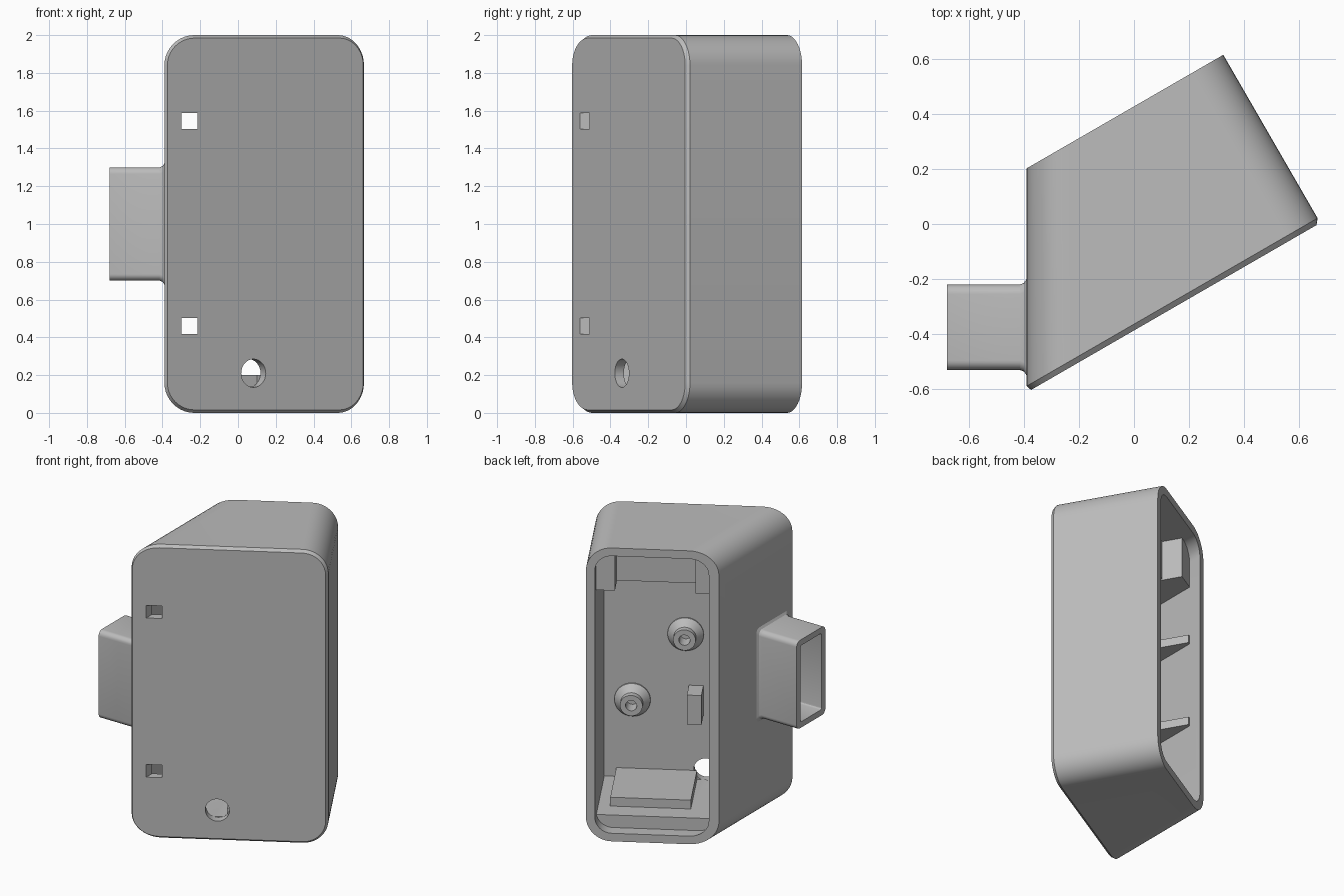
import bpy, bmesh, math
from mathutils import Matrix, Vector

if "Cube" in bpy.data.objects:
    bpy.data.objects.remove(bpy.data.objects["Cube"], do_unlink=True)

GREY = bpy.data.materials.new("plain grey")
GREY.use_nodes = True
GREY.diffuse_color = (0.5, 0.5, 0.5, 1)
GREY.node_tree.nodes["Principled BSDF"].inputs["Base Color"].default_value = (0.5, 0.5, 0.5, 1)

# Housing frame: u along the front, w from front to open back, z up
WIDTH, DEPTH, HEIGHT, WALL = 1.232, 0.705, 2.0, 0.055
SLANT = math.tan(math.radians(30))
FRAME = Matrix.Translation((-0.39, -0.612, 0)) @ Matrix.Rotation(math.radians(30), 4, "Z")
WORLD = Matrix.Identity(4)


def make(name, bm, frame):
    bmesh.ops.recalc_face_normals(bm, faces=bm.faces)
    mesh = bpy.data.meshes.new(name)
    bm.to_mesh(mesh)
    bm.free()
    mesh.transform(frame)
    mesh.materials.append(GREY)
    ob = bpy.data.objects.new(name, mesh)
    bpy.context.collection.objects.link(ob)
    return ob


def loft(name, rings, frame, closed=False):
    """Skin a row of equal rings; cap the ends or join them into a loop."""
    bm = bmesh.new()
    rows = [[bm.verts.new(p) for p in ring] for ring in rings]
    pairs = list(zip(rows, rows[1:])) + ([(rows[-1], rows[0])] if closed else [])
    for a, b in pairs:
        for i in range(len(a)):
            j = (i + 1) % len(a)
            bm.faces.new((a[i], a[j], b[j], b[i]))
    if not closed:
        bm.faces.new(rows[0])
        bm.faces.new(rows[-1])
    return make(name, bm, frame)


def box(name, low, high, frame=FRAME):
    bm = bmesh.new()
    bmesh.ops.create_cube(bm, size=1)
    low, high = Vector(low), Vector(high)
    for v in bm.verts:
        v.co = (low + high) / 2 + v.co * (high - low)
    return make(name, bm, frame)


def rounded(a0, a1, b0, b1, r_low, r_high, r_b, steps=10):
    """Rounded rectangle; the corner radius may differ at each end of a."""
    points = []
    for k, (a, b, r) in enumerate(((a1 - r_high, b1 - r_b, r_high), (a0 + r_low, b1 - r_b, r_low),
                                   (a0 + r_low, b0 + r_b, r_low), (a1 - r_high, b0 + r_b, r_high))):
        for i in range(steps + 1):
            t = math.pi / 2 * (k + i / steps)
            points.append((a + r * math.cos(t), b + r_b * math.sin(t)))
    return points


def shell_ring(w, inset):
    r = 0.16 - inset
    outline = rounded(w * SLANT + inset * 1.15, WIDTH - inset, inset, HEIGHT - inset, r * 1.15, r, r)
    return [(u, w, z) for u, z in outline]


def revolve(name, profile, u, z, closed=False, sides=32):
    rings = [[(u + r * math.cos(2 * math.pi * i / sides), w, z + r * math.sin(2 * math.pi * i / sides))
              for i in range(sides)] for r, w in profile]
    return loft(name, rings, FRAME, closed)


def combine(ob, tool, operation="DIFFERENCE"):
    """Bake a boolean into the object and discard the tool."""
    mod = ob.modifiers.new("cut", "BOOLEAN")
    mod.operation, mod.solver, mod.object = operation, "EXACT", tool
    bpy.context.view_layer.update()
    baked = bpy.data.meshes.new_from_object(ob.evaluated_get(bpy.context.evaluated_depsgraph_get()))
    ob.modifiers.clear()
    ob.data = baked
    bpy.data.objects.remove(tool, do_unlink=True)


# Outer shell with a chamfered front edge
housing = loft("housing", [shell_ring(0, 0.016), shell_ring(0.02, 0), shell_ring(DEPTH, 0)], FRAME)

# Inner space, reduced by the blocks and ribs that stay solid
cavity = loft("cavity_cutter", [shell_ring(WALL, WALL), shell_ring(DEPTH + 0.05, WALL)], FRAME)
solids = [
    ("floor_block", (-0.2, 0, -0.1), (1.4, 0.62, 0.14)),
    ("floor_pad", (0.6, 0, 0.1), (1.1, 0.49, 0.2)),
    ("top_block_inner", (0.5, 0, 1.68), (1.1, 0.49, 2.1)),
    ("top_block_left", (1.06, 0, 1.67), (1.4, 0.62, 2.1)),
    ("top_block_right", (-0.2, 0, 1.67), (0.56, 0.62, 2.1)),
    ("lower_rib", (-0.2, 0, 0.68), (0.44, 0.62, 0.735)),
    ("upper_rib", (-0.2, 0, 1.265), (0.44, 0.62, 1.32)),
]
for name, low, high in solids:
    combine(cavity, box(name, low, high))
combine(housing, cavity)

# Side sleeve, flared where it meets the housing
sleeve_rings = []
for x, grow in ((-0.68, 0), (-0.415, 0), (-0.4, 0.006), (-0.39, 0.02), (-0.365, 0.02)):
    outline = rounded(-0.53 - grow, -0.22 + grow, 0.7 - grow, 1.3 + grow, 0.035, 0.035, 0.035, 6)
    sleeve_rings.append([(x, y, z) for y, z in outline])
combine(housing, loft("sleeve", sleeve_rings, WORLD), "UNION")
channel = [[(x, y, z) for y, z in rounded(-0.49, -0.26, 0.74, 1.26, 0.015, 0.015, 0.015, 3)]
           for x in (-0.75, -0.31)]
combine(housing, loft("channel_cutter", channel, WORLD))

# Front openings: two square slots and a round cable hole
for z in (0.46, 1.545):
    combine(housing, box("slot_cutter", (-0.3, -0.7, z - 0.043), (-0.215, -0.4, z + 0.043), WORLD))
combine(housing, revolve("hole_cutter", [(0.075, -0.1), (0.075, WALL + 0.001)], 0.545, 0.21))

# Screw bosses with conical feet, and a support tab
parts = [housing]
for name, u, z in (("upper_screw_boss", 0.67, 1.13), ("lower_screw_boss", 1.0, 0.67)):
    profile = [(0.035, 0.045), (0.112, 0.045), (0.112, 0.065), (0.07, 0.11), (0.07, 0.15), (0.035, 0.15)]
    parts.append(revolve(name, profile, u, z, closed=True))
parts.append(box("support_tab", (0.56, 0.045, 0.58), (0.65, 0.2, 0.78)))

for ob in parts:
    bpy.ops.object.select_all(action="DESELECT")
    ob.select_set(True)
    bpy.context.view_layer.objects.active = ob
    bpy.ops.object.shade_smooth_by_angle(angle=math.radians(25))
